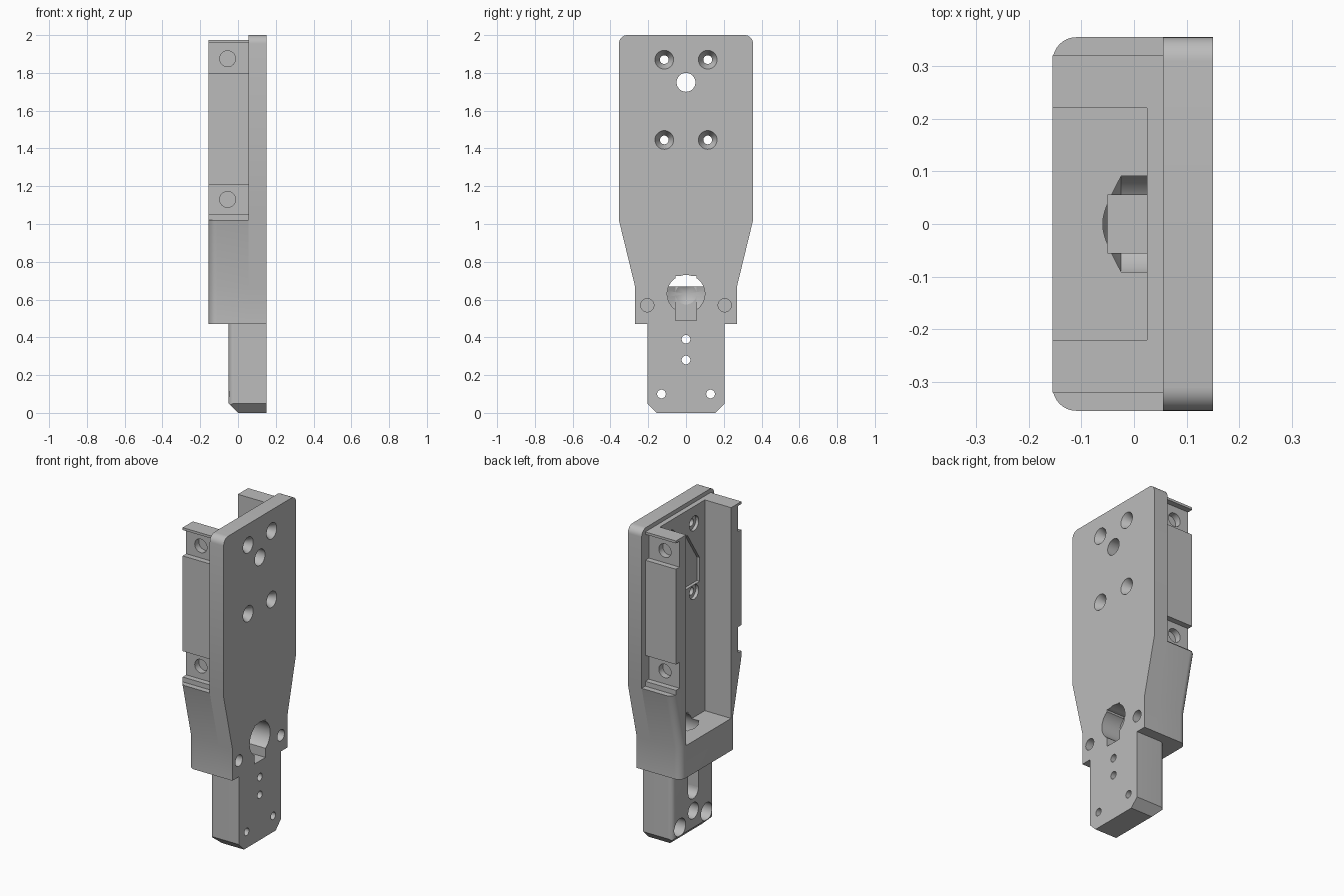
import bpy, bmesh, math
from mathutils import Matrix, Vector

if "Cube" in bpy.data.objects:
    bpy.data.objects.remove(bpy.data.objects["Cube"])

grey = bpy.data.materials.new("machined_grey")
grey.use_nodes = True
COLOUR = (0.5, 0.5, 0.5, 1)
grey.diffuse_color = COLOUR
grey.node_tree.nodes["Principled BSDF"].inputs["Base Color"].default_value = COLOUR


def finish(name, bm):
    bmesh.ops.recalc_face_normals(bm, faces=bm.faces)
    mesh = bpy.data.meshes.new(name)
    bm.to_mesh(mesh)
    bm.free()
    ob = bpy.data.objects.new(name, mesh)
    bpy.context.collection.objects.link(ob)
    mesh.materials.append(grey)
    return ob


def prism(name, half, x0, x1, rounded=None, r=0.045):
    """Mirror a half outline (y, z) and extrude it along x, rounding chosen edges."""
    bm = bmesh.new()
    outline = half + [(-y, z) for y, z in reversed(half)]
    face = bm.faces.new([bm.verts.new((x0, y, z)) for y, z in outline])
    top = bmesh.ops.extrude_face_region(bm, geom=[face])["geom"]
    bmesh.ops.translate(bm, vec=(x1 - x0, 0, 0),
                        verts=[v for v in top if isinstance(v, bmesh.types.BMVert)])
    bmesh.ops.recalc_face_normals(bm, faces=bm.faces)
    if rounded:
        edges = [e for e in bm.edges
                 if rounded((e.verts[0].co + e.verts[1].co) / 2)]
        bmesh.ops.bevel(bm, geom=edges, offset=r, segments=8, profile=0.5, affect='EDGES')
    return finish(name, bm)


def box(name, x, y, z, turn=0):
    """Box from (low, high) ranges, optionally turned about y through its centre."""
    bm = bmesh.new()
    centre = Vector([(a + b) / 2 for a, b in (x, y, z)])
    size = [b - a for a, b in (x, y, z)]
    bmesh.ops.create_cube(bm, size=1, matrix=Matrix.Translation(centre)
                          @ Matrix.Rotation(turn, 4, 'Y') @ Matrix.Diagonal((*size, 1)))
    return finish(name, bm)


def bore(start, end, r, r_end=None):
    """Round cutter between two points; tapered when r_end is given."""
    a, b = Vector(start), Vector(end)
    bm = bmesh.new()
    bmesh.ops.create_cone(bm, cap_ends=True, segments=40, radius1=r,
                          radius2=r if r_end is None else r_end, depth=(b - a).length,
                          matrix=Matrix.Translation((a + b) / 2)
                          @ (b - a).to_track_quat('Z', 'Y').to_matrix().to_4x4())
    return finish("cutter", bm)


def cut(part, cutters):
    for c in cutters:
        m = part.modifiers.new("cut", 'BOOLEAN')
        m.operation, m.solver, m.object = 'DIFFERENCE', 'EXACT', c
    dg = bpy.context.evaluated_depsgraph_get()
    mesh = bpy.data.meshes.new_from_object(part.evaluated_get(dg))
    part.modifiers.clear()
    part.data = mesh


BACK, STEP, FRONT = -0.155, 0.055, 0.15
flare = [(0.27, 0.47), (0.27, 0.67), (0.355, 1.02)]

# Solid parts
faceplate = prism("faceplate", flare + [(0.355, 2.0)], STEP, FRONT,
                  lambda p: p.z > 1.99 and abs(p.y) > 0.3)
housing = prism("lower_housing", flare, BACK, STEP,
                lambda p: p.x < BACK + 0.01 and abs(p.y) > 0.2)
carriage = box("rail_channel", (BACK, STEP), (-0.32, 0.32), (1.02, 1.975))
tongue = prism("tongue", [(0.155, 0), (0.205, 0.05), (0.205, 0.47)], -0.05, FRONT,
               lambda p: p.x < -0.04 and abs(p.y) > 0.2 and p.z > 0.1, 0.03)

# Open channel and the shallow relief in its floor
channel = box("cutter", (-0.3, 0.025), (-0.22, 0.22), (0.67, 2.1))
relief = prism("cutter", [(0.17, 1.49), (0.17, 1.635), (0.05, 1.82)], 0.0, 0.045)

# Countersunk mounting holes and the centre hole
plate_holes = [bore((0, 0, 1.75), (0.2, 0, 1.75), 0.05)]
back_recesses = []
for y in (-0.115, 0.115):
    for z in (1.445, 1.87):
        plate_holes.append(bore((0, y, z), (0.2, y, z), 0.023))
        plate_holes.append(bore((0.1, y, z), (0.151, y, z), 0.023, 0.05))
        back_recesses.append(bore((0, y, z), (0.045, y, z), 0.045))

# Drilled socket with its conical end and the keyway crossing it
socket = [bore((-0.025, 0, 0.63), (0.2, 0, 0.63), 0.1),
          bore((-0.083, 0, 0.63), (-0.024, 0, 0.63), 0, 0.1),
          box("cutter", (-0.05, 0.2), (-0.055, 0.055), (0.49, 0.725))]
dowels = [bore((0.04, y, 0.57), (0.2, y, 0.57), 0.035) for y in (-0.205, 0.205)]

# Side recesses and screw holes on both rails
rail_cuts = []
for s in (-1, 1):
    for low, high, hole in ((1.05, 1.21, 1.13), (1.80, 1.96, 1.875)):
        y = sorted((s * 0.285, s * 0.4))
        rail_cuts.append(box("cutter", (-0.3, 0.1), y, (low, high)))
        rail_cuts.append(bore((-0.055, s * 0.245, hole), (-0.055, s * 0.4, hole), 0.042))

# Tongue: bottom chamfer, through holes, rear counterbores and slot
tongue_cuts = [box("cutter", (-0.3414, 0.0586), (-0.3, 0.3), (-0.3414, 0.0586), math.pi / 4)]
for y, z in ((-0.13, 0.1), (0.13, 0.1), (0, 0.28), (0, 0.39)):
    tongue_cuts.append(bore((-0.1, y, z), (0.2, y, z), 0.023))
    tongue_cuts.append(bore((-0.1, y, z), (0.05, y, z), 0.055 if y else 0.05))
tongue_cuts.append(box("cutter", (-0.1, 0.05), (-0.05, 0.05), (0.28, 0.39)))
tongue_cuts.append(bore((-0.1, 0, 0.155), (0.02, 0, 0.155), 0.05))

cut(faceplate, plate_holes + socket + dowels)
cut(housing, [channel] + socket)
cut(carriage, [channel, relief] + plate_holes + back_recesses + rail_cuts)
cut(tongue, tongue_cuts)

parts = (faceplate, housing, carriage, tongue)
for ob in list(bpy.data.objects):
    if ob.name.startswith("cutter"):
        bpy.data.objects.remove(ob)

bpy.ops.object.select_all(action='DESELECT')
for ob in parts:
    ob.select_set(True)
bpy.context.view_layer.objects.active = faceplate
bpy.ops.object.shade_smooth_by_angle(angle=math.radians(25))
